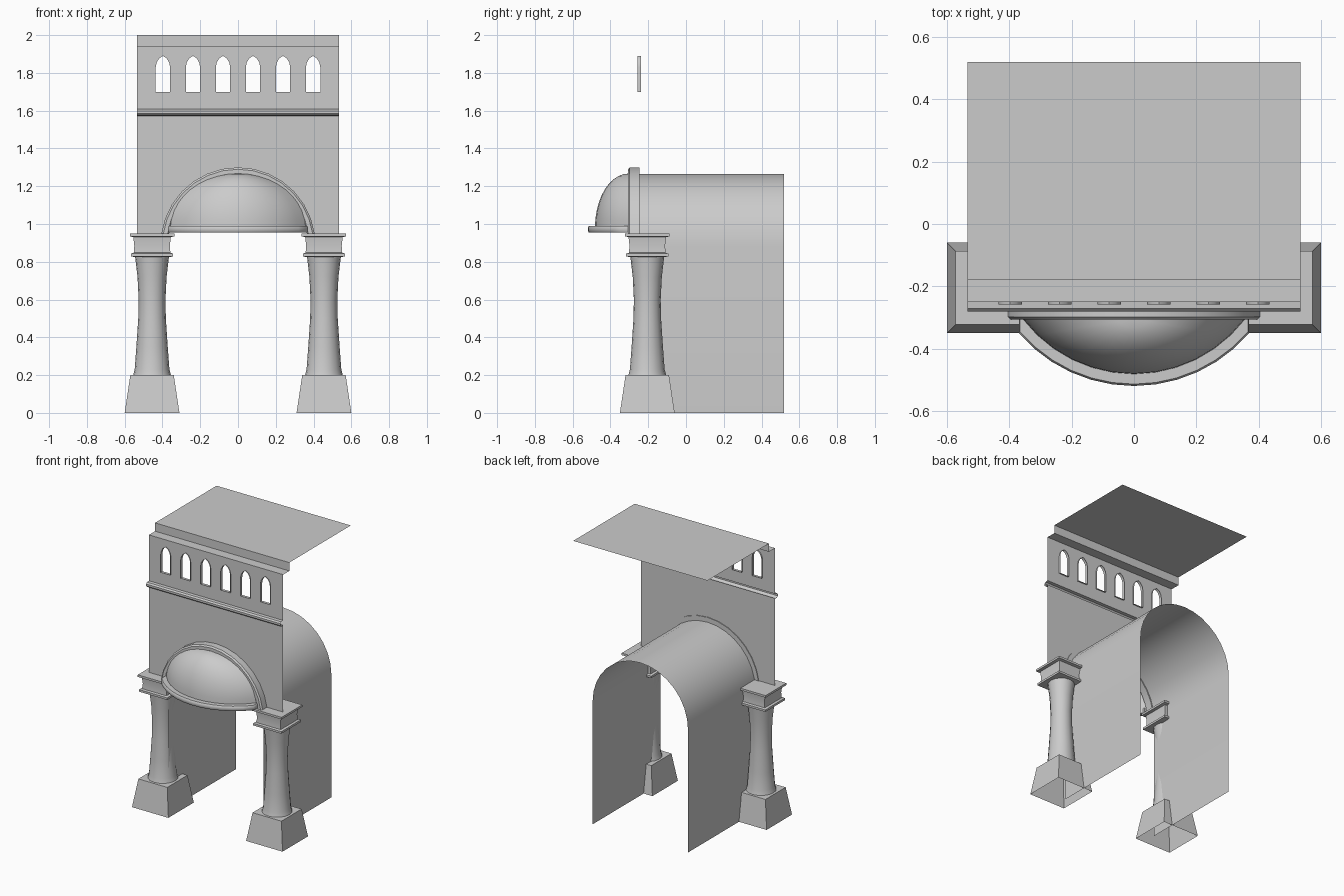
import bpy, bmesh
from math import sin, cos, pi, radians, asin, sqrt

if "Cube" in bpy.data.objects:
    bpy.data.objects.remove(bpy.data.objects["Cube"])

WALL_Y = -0.25


def finish(name, bm, mirror=False, angle=40):
    bmesh.ops.remove_doubles(bm, verts=bm.verts, dist=1e-5)
    bmesh.ops.recalc_face_normals(bm, faces=bm.faces)
    me = bpy.data.meshes.new(name)
    bm.to_mesh(me)
    bm.free()
    ob = bpy.data.objects.new(name, me)
    bpy.context.collection.objects.link(ob)
    if mirror:
        ob.modifiers.new("mirror", 'MIRROR').use_bisect_axis[0] = False
    bpy.ops.object.select_all(action='DESELECT')
    ob.select_set(True)
    bpy.context.view_layer.objects.active = ob
    bpy.ops.object.shade_smooth_by_angle(angle=radians(angle))
    return ob


def skin(name, rows, closed=False, cap_start=False, cap_end=False, **kw):
    """Join successive rows of points with quads."""
    bm = bmesh.new()
    vs = [[bm.verts.new(p) for p in r] for r in rows]
    n = len(rows[0])
    for a, b in zip(vs, vs[1:]):
        for i in range(n if closed else n - 1):
            j = (i + 1) % n
            bm.faces.new((a[i], a[j], b[j], b[i]))
    if cap_start:
        bm.faces.new(vs[0])
    if cap_end:
        bm.faces.new(vs[-1])
    return finish(name, bm, **kw)


def sheet(name, loops):
    """Flat upright wall: outer loop plus holes, as (x, z) points."""
    bm = bmesh.new()
    for lp in loops:
        vs = [bm.verts.new((x, WALL_Y, z)) for x, z in lp]
        for i in range(len(vs)):
            bm.edges.new((vs[i - 1], vs[i]))
    bmesh.ops.triangle_fill(bm, use_beauty=True, use_dissolve=False,
                            edges=bm.edges[:], normal=(0, -1, 0))
    return finish(name, bm)


def arc(r, a0, a1, n, cx=0, cz=0):
    return [(cx + r * cos(radians(a0 + (a1 - a0) * i / n)),
             cz + r * sin(radians(a0 + (a1 - a0) * i / n))) for i in range(n + 1)]


# Pillars: square base, waisted round shaft, square capital
CX, CY = 0.455, -0.205


def square(h, z):
    return [(CX + sx * h, CY + sy * h, z) for sx, sy in ((-1, -1), (1, -1), (1, 1), (-1, 1))]


def ring(r, z, n=16):
    return [(CX + r * cos(2 * pi * i / n), CY + r * sin(2 * pi * i / n), z) for i in range(n)]


skin("pillar_base", [square(0.145, 0), square(0.115, 0.2)],
     closed=True, cap_end=True, mirror=True)
skin("pillar_shaft", [ring(r, z) for r, z in (
    (0.1, 0.2), (0.092, 0.23), (0.083, 0.35), (0.073, 0.5), (0.071, 0.6),
    (0.077, 0.72), (0.09, 0.83))], closed=True, mirror=True)
skin("pillar_capital", [square(h, z) for h, z in (
    (0.09, 0.825), (0.112, 0.828), (0.112, 0.843), (0.097, 0.848), (0.094, 0.885),
    (0.099, 0.93), (0.118, 0.935), (0.118, 0.95))],
     closed=True, cap_start=True, cap_end=True, mirror=True)

# Lower facade wall with the arch cut out
arch = arc(0.39, 9, 171, 16, cz=0.89)
sheet("lower_wall", [[(0.535, 1.578), (0.535, 0.95), (0.4, 0.95)] + arch +
                     [(-0.4, 0.95), (-0.535, 0.95), (-0.535, 1.578)]])

# Upper facade wall with six pointed windows, and their reveals
half = [(0.038, 1.70), (0.038, 1.83), (0.033, 1.855), (0.02, 1.877), (0, 1.89)]
window = half + [(-x, z) for x, z in half[-2::-1]]
holes = [[(-0.3975 + 0.159 * i + x, z) for x, z in window] for i in range(6)]
sheet("upper_wall", [[(-0.535, 1.61), (0.535, 1.61), (0.535, 1.94), (-0.535, 1.94)]] + holes)
for h in holes:
    skin("window_reveal", [[(x, y, z) for x, z in h] for y in (-0.258, -0.238)], closed=True)

# String course moulding and stepped flat roof, open-ended profiles drawn along x
for name, prof in (
    ("string_course", [(-0.25, 1.573), (-0.272, 1.575), (-0.281, 1.584), (-0.281, 1.598),
                       (-0.272, 1.608), (-0.25, 1.61)]),
    ("stepped_roof", [(-0.25, 1.94), (-0.18, 1.94), (-0.18, 2.0), (0.52, 2.0)]),
):
    skin(name, [[(x, y, z) for y, z in prof] for x in (-0.535, 0.535)])

# Moulded ring around the arch
ring_prof = [(0.37, -0.245), (0.37, -0.3), (0.378, -0.307), (0.4, -0.307),
             (0.41, -0.298), (0.41, -0.245)]
skin("arch_moulding",
     [[(r * cos(t), y, 0.89 + r * sin(t)) for r, y in ring_prof]
      for t in [radians(8 + 164 * i / 14) for i in range(15)]],
     closed=True, cap_start=True, cap_end=True)

# Barrel passage running back from the arch
tunnel = [(0.38, 0)] + arc(0.38, 0, 180, 16, cz=0.885) + [(-0.38, 0)]
skin("barrel_passage", [[(x, y, z) for x, z in tunnel] for y in (-0.25, 0.52)])

# Half-dome canopy: shallow plan arc shrinking towards the crown
PY, DY = -0.032, -0.305


def plan(r, xmax, n=12):
    a = asin(xmax / r)
    return [(r * sin(-a + 2 * a * i / n), PY - r * cos(-a + 2 * a * i / n)) for i in range(n + 1)]


dome_plan = plan(0.45, sqrt(0.45 ** 2 - (DY - PY) ** 2))
skin("half_dome", [[(x * cos(t), DY + (y - DY) * cos(t), 0.98 + 0.287 * sin(t))
                    for x, y in dome_plan] for t in [pi / 2 * i / 10 for i in range(11)]])

# Rounded rim under the dome
rim_prof = [(0.0, 0.955), (0.034, 0.955), (0.04, 0.963), (0.04, 0.982), (0.034, 0.99), (0.0, 0.99)]
inner = plan(0.448, 0.345)
outer = plan(0.488, 0.37)
inner = [(-0.345, DY)] + inner + [(0.345, DY)]
outer = [(-0.37, DY)] + outer + [(0.37, DY)]
skin("dome_rim", [[(a[0] + (b[0] - a[0]) * d / 0.04, a[1] + (b[1] - a[1]) * d / 0.04, z)
                   for d, z in rim_prof] for a, b in zip(inner, outer)],
     closed=True, cap_start=True, cap_end=True)
